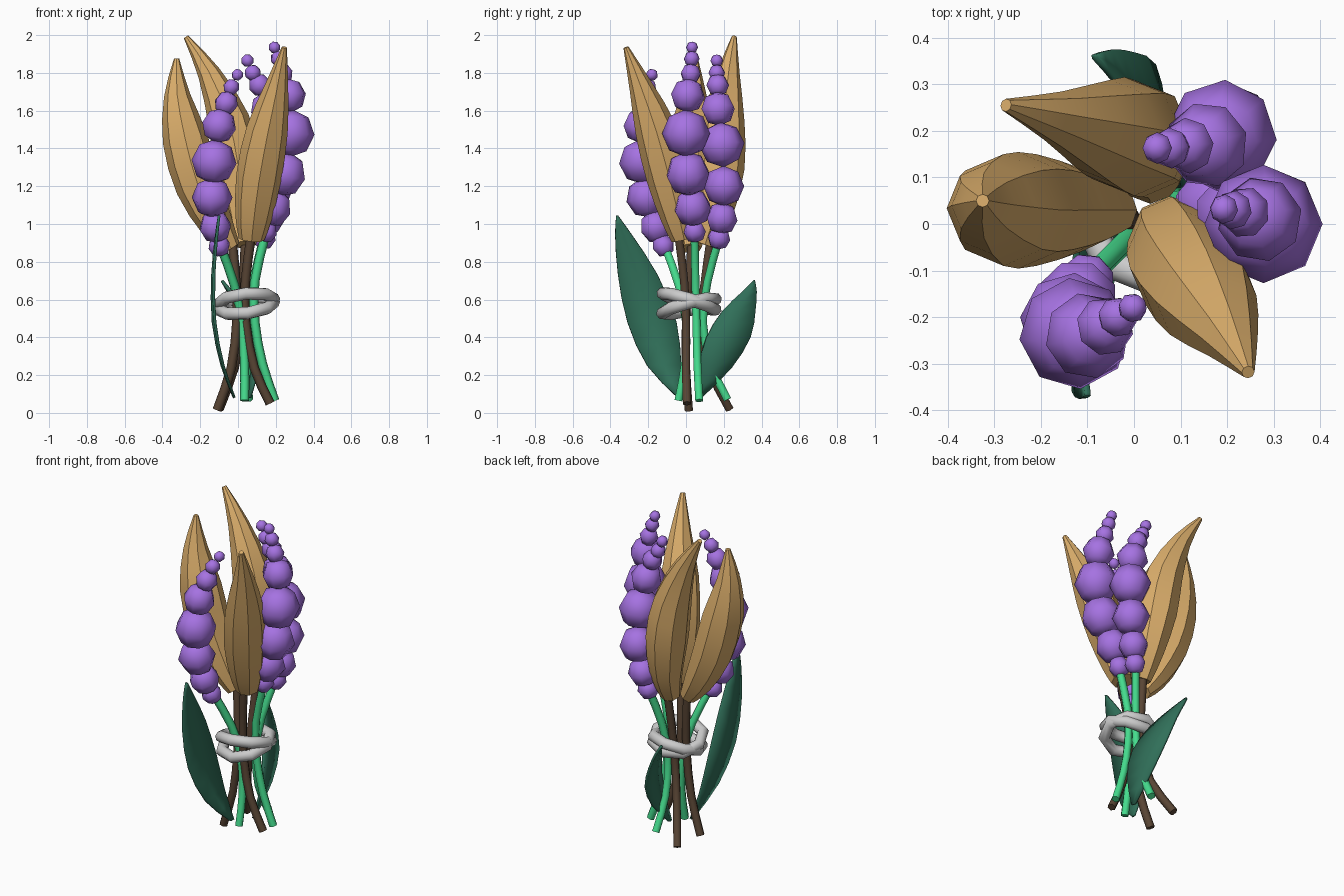
import bpy, bmesh, math
from mathutils import Vector, Matrix

if "Cube" in bpy.data.objects:
    bpy.data.objects.remove(bpy.data.objects["Cube"])


def material(name, rgb):
    m = bpy.data.materials.new(name)
    m.diffuse_color = (*rgb, 1)
    m.use_nodes = True
    m.node_tree.nodes["Principled BSDF"].inputs["Base Color"].default_value = m.diffuse_color
    return m


HUSK = material("husk", (0.72, 0.43, 0.15))
BARK = material("bark", (0.10, 0.06, 0.035))
PURPLE = material("purple", (0.38, 0.17, 0.76))
GREEN = material("stem_green", (0.06, 0.72, 0.27))
LEAF = material("leaf_green", (0.03, 0.16, 0.10))


def finish(bm, name, mat=None, angle=40):
    bmesh.ops.recalc_face_normals(bm, faces=bm.faces)
    me = bpy.data.meshes.new(name)
    bm.to_mesh(me)
    bm.free()
    ob = bpy.data.objects.new(name, me)
    bpy.context.collection.objects.link(ob)
    if mat:
        me.materials.append(mat)
    bpy.ops.object.select_all(action='DESELECT')
    ob.select_set(True)
    bpy.context.view_layer.objects.active = ob
    bpy.ops.object.shade_smooth_by_angle(angle=math.radians(angle))
    return ob


def spline(pts, steps):
    """Catmull-Rom resampling of points of any dimension."""
    pts = [Vector(p) for p in pts]
    pts = [2 * pts[0] - pts[1]] + pts + [2 * pts[-1] - pts[-2]]
    out = []
    for a, b, c, d in zip(pts, pts[1:], pts[2:], pts[3:]):
        for i in range(steps):
            t = i / steps
            out.append(0.5 * (2 * b + (c - a) * t + (2 * a - 5 * b + 4 * c - d) * t * t
                              + (3 * b - a - 3 * c + d) * t ** 3))
    return out + [pts[-2]]


def tube(name, pts, sides, mat, steps=2, angle=65):
    """Sweep along (x, y, z, radius) points."""
    path = spline(pts, steps)
    bm = bmesh.new()
    rings = []
    for i, p in enumerate(path):
        tan = (path[min(i + 1, len(path) - 1)] - path[max(i - 1, 0)]).to_3d().normalized()
        v = tan.cross(Vector((1, 0, 0))).normalized()
        u = v.cross(tan)
        rings.append([bm.verts.new(p.to_3d() + p.w * (u * math.cos(k * math.tau / sides)
                      + v * math.sin(k * math.tau / sides))) for k in range(sides)])
    for r, q in zip(rings, rings[1:]):
        for k in range(sides):
            bm.faces.new((r[k], r[(k + 1) % sides], q[(k + 1) % sides], q[k]))
    bm.faces.new(rings[0])
    bm.faces.new(rings[-1])
    return finish(bm, name, mat, angle)


# Seed pods: centre line with radius
pods = {
    "left": [(-.035, .03, .87, .05), (-.11, .03, .99, .088), (-.21, .03, 1.2, .12),
             (-.28, .03, 1.45, .12), (-.322, .04, 1.68, .07), (-.325, .05, 1.875, .014)],
    "back": [(.035, .10, .89, .06), (.03, .15, 1.05, .095), (.0, .185, 1.3, .125),
             (-.05, .20, 1.55, .11), (-.155, .225, 1.8, .06), (-.275, .255, 1.99, .014)],
    "right": [(.072, -.01, .92, .068), (.082, -.035, 1.03, .096), (.11, -.09, 1.25, .12),
              (.155, -.16, 1.5, .11), (.205, -.24, 1.73, .062), (.245, -.318, 1.935, .014)],
}
for side, pts in pods.items():
    tube(side + "_seed_pod", pts, 8, HUSK, 2, 30)

# Flower spikes: beads as centre and radius
spikes = {
    "left": [(-.1, -.12, .885, .06), (-.12, -.16, .985, .087), (-.137, -.21, 1.14, .108),
             (-.127, -.235, 1.33, .12), (-.1, -.24, 1.52, .093), (-.062, -.22, 1.64, .064),
             (-.035, -.2, 1.725, .044), (-.003, -.18, 1.79, .032)],
    "right": [(.147, .045, .96, .062), (.185, .035, 1.085, .102), (.245, .01, 1.265, .12),
              (.278, .0, 1.48, .127), (.27, .01, 1.68, .092), (.238, .025, 1.795, .055),
              (.213, .03, 1.875, .042), (.193, .032, 1.935, .032)],
    "back": [(.14, .175, .925, .062), (.165, .19, 1.03, .087), (.19, .2, 1.2, .108),
             (.187, .19, 1.42, .12), (.155, .17, 1.61, .092), (.115, .168, 1.735, .06),
             (.078, .163, 1.8, .044), (.05, .163, 1.865, .034)],
}
for side, beads in spikes.items():
    bm = bmesh.new()
    for i, b in enumerate(beads):
        a, c = beads[max(i - 1, 0)], beads[min(i + 1, 7)]
        turn = (Vector(c[:3]) - Vector(a[:3])).to_track_quat('Z', 'Y').to_matrix().to_4x4()
        bmesh.ops.create_uvsphere(bm, u_segments=8, v_segments=4, radius=b[3],
                                  matrix=Matrix.Translation(b[:3]) @ turn)
    finish(bm, side + "_flower_spike", PURPLE, 60)

# Stems, pinched together by the binding
R, G = .025, .024
tube("left_pod_stem", [(-.03, .03, .9, R), (-.012, .015, .7, R), (-.005, .0, .5, R),
                       (-.035, .0, .24, R), (-.11, .015, .015, R)], 6, BARK)
tube("back_pod_stem", [(.04, .13, .92, R), (.03, .1, .7, R), (.02, .08, .48, R),
                       (-.02, .12, .24, R), (-.1, .23, .02, R)], 6, BARK)
tube("right_pod_stem", [(.07, -.04, .94, R), (.04, -.01, .7, R), (.04, .0, .48, R),
                        (.085, .0, .24, R), (.17, .005, .05, R)], 6, BARK)
tube("left_flower_stem", [(-.095, -.115, .89, G), (-.02, -.04, .68, G), (.02, .0, .48, G),
                          (.035, -.005, .26, G), (.035, -.04, .065, G)], 6, GREEN)
tube("right_flower_stem", [(.145, .045, .94, G), (.09, .05, .7, G), (.09, .055, .48, G),
                           (.13, .06, .26, G), (.195, .07, .065, G)], 6, GREEN)
tube("back_flower_stem", [(.135, .175, .92, G), (.085, .115, .7, G), (.06, .09, .48, G),
                          (.05, .13, .26, G), (.055, .22, .07, G)], 6, GREEN)


# Leaves: centre line with half width, folded slightly along the midrib
def leaf(name, pts, across, fold):
    across, fold = Vector(across).normalized(), Vector(fold)
    bm = bmesh.new()
    rows = []
    for p in spline(pts, 2):
        c, w = p.to_3d(), p.w
        rows.append([bm.verts.new(c + across * w * k + fold * w * k * k) for k in (-1, 0, 1)])
    for r, q in zip(rows, rows[1:]):
        for k in (0, 1):
            bm.faces.new((r[k], r[k + 1], q[k + 1], q[k]))
    ob = finish(bm, name, LEAF, 40)
    mod = ob.modifiers.new("thickness", 'SOLIDIFY')
    mod.thickness, mod.offset = .014, 0


leaf("front_leaf", [(-.02, -.03, .08, .012), (-.085, -.115, .25, .09), (-.132, -.18, .48, .13),
                    (-.135, -.255, .73, .105), (-.115, -.33, .94, .045), (-.1, -.365, 1.045, .004)],
     (0, 1, 0), (.08, 0, 0))
leaf("back_leaf", [(.06, .07, .08, .012), (.075, .155, .24, .09), (.06, .225, .4, .12),
                   (.01, .28, .54, .09), (-.045, .335, .64, .04), (-.085, .36, .7, .004)],
     (-.25, 1, 0), (.08, 0, 0))

# Binding: two crossing loops around the stems
for name, tx, ty, z in (("upper_binding_loop", -17, -5, .59), ("lower_binding_loop", 15, -8, .565)):
    bpy.ops.mesh.primitive_torus_add(major_segments=8, minor_segments=8, major_radius=.145,
                                     minor_radius=.034, location=(.045, .016, z),
                                     rotation=(math.radians(tx), math.radians(ty), 0))
    bpy.context.object.name = name
    bpy.ops.object.shade_smooth_by_angle(angle=math.radians(60))
